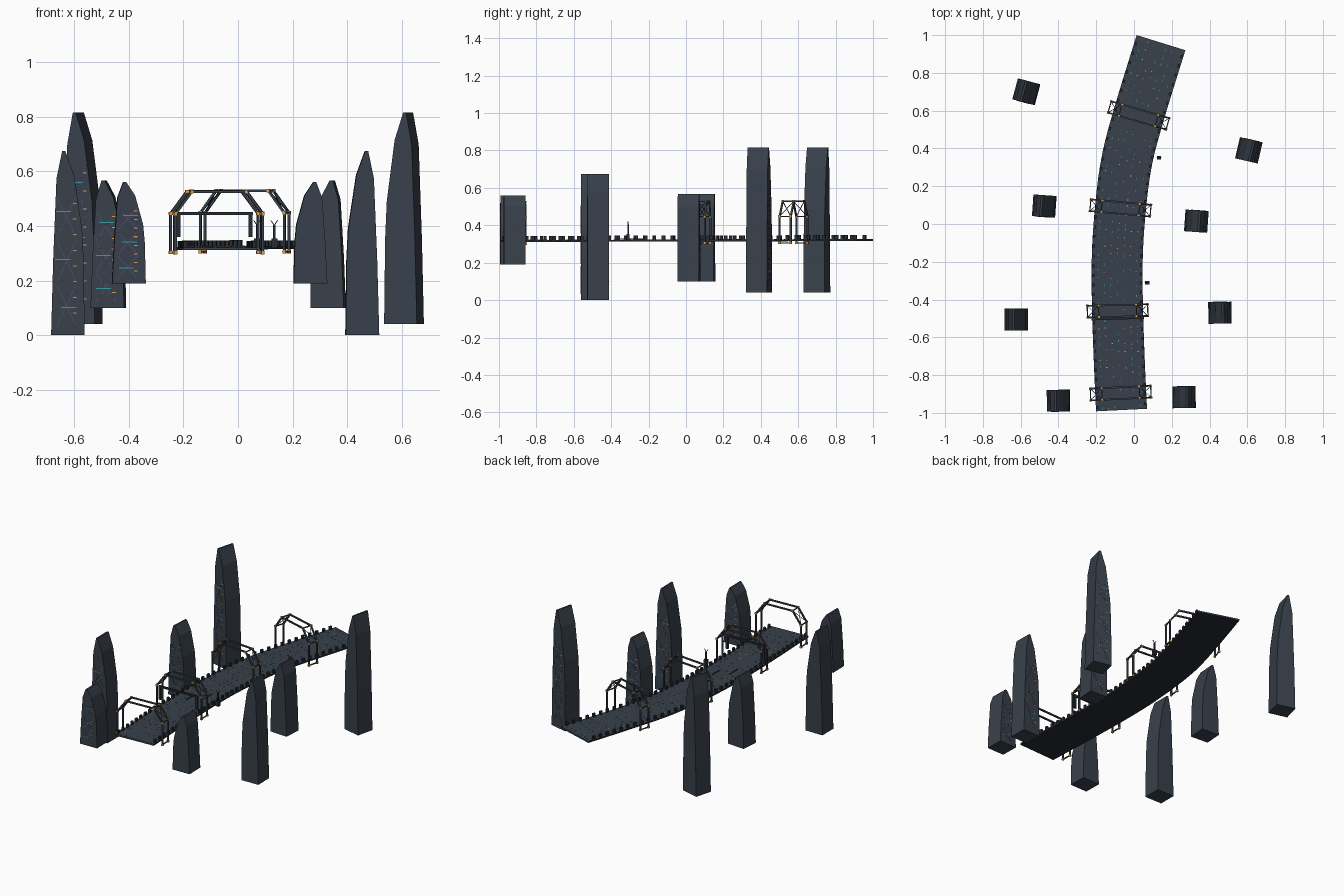
import bpy, bmesh, math, random
from mathutils import Matrix, Vector

if "Cube" in bpy.data.objects:
    bpy.data.objects.remove(bpy.data.objects["Cube"])

random.seed(4)


def material(name, rgb):
    m = bpy.data.materials.new(name)
    m.diffuse_color = (*rgb, 1)
    m.use_nodes = True
    m.node_tree.nodes["Principled BSDF"].inputs["Base Color"].default_value = m.diffuse_color
    return m


SLATE = material("slate", (0.040, 0.052, 0.070))
DARK = material("dark_slate", (0.020, 0.025, 0.034))
TEAL = material("teal", (0.03, 0.35, 0.36))
ORANGE = material("orange", (0.75, 0.33, 0.06))
PURPLE = material("purple", (0.16, 0.08, 0.26))


def finish(name, bm, mat):
    bmesh.ops.recalc_face_normals(bm, faces=bm.faces)
    me = bpy.data.meshes.new(name)
    bm.to_mesh(me)
    bm.free()
    me.materials.append(mat)
    ob = bpy.data.objects.new(name, me)
    bpy.context.collection.objects.link(ob)
    return ob


def box(bm, frame, loc, size):
    m = frame @ Matrix.Translation(loc) @ Matrix.Diagonal((*size, 1))
    bmesh.ops.create_cube(bm, size=1, matrix=m)


def rod(bm, frame, a, b, t):
    a, b = Vector(a), Vector(b)
    d = b - a
    m = Matrix.Translation((a + b) / 2) @ d.to_track_quat('Z', 'Y').to_matrix().to_4x4()
    box(bm, frame @ m, (0, 0, 0), (t, t, d.length))


# Curved centre line: y, x, slope
PATH = [(-0.985, -0.066, -0.05), (-0.5, -0.086, -0.03), (-0.2, -0.089, 0.01),
        (0.08, -0.072, 0.09), (0.35, -0.035, 0.2), (0.58, 0.026, 0.29), (0.96, 0.143, 0.31)]


def path_x(y):
    for (y0, x0, s0), (y1, x1, s1) in zip(PATH, PATH[1:]):
        if y <= y1 or y1 == PATH[-1][0]:
            h = y1 - y0
            t = (y - y0) / h
            return ((2*t**3 - 3*t**2 + 1)*x0 + (t**3 - 2*t**2 + t)*h*s0
                    + (3*t**2 - 2*t**3)*x1 + (t**3 - t**2)*h*s1)


def deck_frame(y):
    """Frame on the deck top: local x across, local y along."""
    slope = (path_x(y + 0.004) - path_x(y - 0.004)) / 0.008
    top = 0.321 + 0.005 * (y + 1) / 2
    return Matrix.Translation((path_x(y), y, top)) @ Matrix.Rotation(-math.atan(slope), 4, 'Z')


Y0, Y1, HALF = -0.985, 0.96, 0.135

# Deck
bm = bmesh.new()
under = []
prev = None
N = 32
for i in range(N + 1):
    f = deck_frame(Y0 + (Y1 - Y0) * i / N)
    ring = [bm.verts.new(f @ Vector(p)) for p in
            ((-HALF, 0, 0), (HALF, 0, 0), (HALF, 0, -0.01), (-HALF, 0, -0.01))]
    if prev:
        for k in range(4):
            face = bm.faces.new((prev[k], prev[(k+1) % 4], ring[(k+1) % 4], ring[k]))
            face.material_index = 0 if k == 0 else 1
    else:
        bm.faces.new(ring)
    prev = ring
bm.faces.new(prev)
finish("road_deck", bm, SLATE).data.materials.append(DARK)

# Blocks along both edges
bm = bmesh.new()
for i in range(39):
    for s in (-1, 1):
        f = deck_frame(Y0 + 0.02 + i * 0.0495 + (0.008 if s > 0 else 0))
        box(bm, f, (s * 0.127, 0, 0.009), (0.012, 0.017, 0.026))
finish("edge_blocks", bm, DARK)

# Small lights and lane seams on the deck
lights = {m: bmesh.new() for m in (TEAL, ORANGE, PURPLE)}
for i in range(46):
    y = Y0 + 0.02 + i * 0.0422
    for r in range(-3, 4):
        pick = random.random()
        if pick < 0.75:
            mat = (TEAL, ORANGE, PURPLE)[int(pick * 4)]
            size = (0.003, 0.012, 0.002) if mat is TEAL else (0.007, 0.004, 0.002)
            box(lights[mat], deck_frame(y + random.uniform(-0.01, 0.01)), (r * 0.034, 0, 0.001), size)
for mat, b in lights.items():
    finish("deck_lights_" + mat.name, b, mat)

bm = bmesh.new()
for x, y, n in ((-0.05, -0.24, 0.07), (-0.13, -0.31, 0.09)):
    box(bm, Matrix(), (x, y, 0.326), (0.004, n, 0.006))
finish("lane_dividers", bm, SLATE)

# Arched gates straddling the deck
ARCH = [(-0.16, -0.02), (-0.16, 0.123), (-0.1, 0.204), (0.1, 0.204), (0.16, 0.123), (0.16, -0.02)]
for n, y in enumerate((-0.895, -0.46, 0.085, 0.575)):
    f = deck_frame(y)
    frame_bm, joint_bm = bmesh.new(), bmesh.new()
    for d in (-0.031, 0.031):
        pts = [(x, d, z) for x, z in ARCH]
        for a, b in zip(pts, pts[1:]):
            rod(frame_bm, f, a, b, 0.009)
        for p in pts:
            box(joint_bm, f, p, (0.012, 0.012, 0.012))
    for x, z in ARCH:
        rod(frame_bm, f, (x, -0.031, z), (x, 0.031, z), 0.006)
    # Cross bracing on the sloping panels
    for s in (-1, 1):
        for d in (-0.031, 0.031):
            rod(frame_bm, f, (s * 0.16, d, 0.123), (s * 0.1, -d, 0.204), 0.003)
    finish("gate_frame_%d" % (n + 1), frame_bm, SLATE)
    finish("gate_joints_%d" % (n + 1), joint_bm, ORANGE)

# Hanging beam on the second gate
bm = bmesh.new()
f = deck_frame(-0.5)
box(bm, f, (0, 0, 0.124), (0.28, 0.012, 0.011))
for s in (-1, 1):
    box(bm, f, (s * 0.132, 0, 0.08), (0.015, 0.012, 0.085))
finish("hanging_beam", bm, DARK)

# Forked masts beside the deck
for n, (x, y) in enumerate(((0.07, -0.31), (0.133, 0.35))):
    bm = bmesh.new()
    f = Matrix.Translation((x, y, 0.322))
    box(bm, f, (0, 0, 0.015), (0.022, 0.018, 0.034))
    rod(bm, f, (0, 0, 0.03), (0, 0, 0.082), 0.008)
    for s in (-1, 1):
        rod(bm, f, (0, 0, 0.08), (s * 0.012, 0, 0.098), 0.003)
    finish("forked_mast_%d" % (n + 1), bm, DARK)

# Towers: tapered profile across x (1 = inner side), extruded in y
PROFILE = [(0, 0), (0.06, 0.4), (0.16, 0.85), (0.33, 1), (0.42, 1),
           (0.68, 0.87), (0.92, 0.58), (0.97, 0.4), (1, 0)]
W, D = 0.123, 0.115
# x, y, base, top, turn
TOWERS = [(-0.40, -0.935, 0.19, 0.56, 1), (-0.623, -0.505, 0, 0.675, 0),
          (-0.475, 0.095, 0.10, 0.567, -4), (-0.57, 0.70, 0.04, 0.815, -15),
          (0.265, -0.917, 0.19, 0.56, 1), (0.455, -0.47, 0, 0.675, 1),
          (0.33, 0.015, 0.10, 0.567, -4), (0.608, 0.39, 0.04, 0.815, -13)]
for n, (x, y, z0, z1, turn) in enumerate(TOWERS):
    h = z1 - z0
    f = (Matrix.Translation((x, y, z0))
         @ Matrix.Rotation(math.radians(turn + (180 if x > 0 else 0)), 4, 'Z'))
    bm = bmesh.new()
    face = bm.faces.new([bm.verts.new(f @ Vector(((u - 0.5) * W, -D / 2, v * h))) for u, v in PROFILE])
    ext = bmesh.ops.extrude_face_region(bm, geom=[face])
    new = [v for v in ext["geom"] if isinstance(v, bmesh.types.BMVert)]
    bmesh.ops.translate(bm, verts=new, vec=f.to_3x3() @ Vector((0, D, 0)))
    if not any(len(e.link_faces) == 2 and face in e.link_faces for e in bm.edges):
        bm.faces.new(face.verts)
    bmesh.ops.holes_fill(bm, edges=bm.edges, sides=0)
    finish("tower_%d" % (n + 1), bm, SLATE)

    # Light strips and thin diagonals on one face
    teal, orange, purple = bmesh.new(), bmesh.new(), bmesh.new()
    front = -D / 2 - 0.0005
    for k in range(3):
        box(teal, f, (random.uniform(-0.02, 0.01), front, h * (0.15 + 0.26 * k)), (0.055, 0.002, 0.004))
    for k in range(8):
        box(orange, f, (0.025, front, h * (0.12 + 0.085 * k)), (0.013, 0.002, 0.004))
    for k in range(3):
        a, b = h * (0.05 + 0.24 * k), h * (0.27 + 0.24 * k)
        rod(purple, f, (-0.04, front, a), (0.03, front, b), 0.0015)
        rod(purple, f, (0.03, front, a), (-0.04, front, b), 0.0015)
    for b, m in ((teal, TEAL), (orange, ORANGE), (purple, PURPLE)):
        finish("tower_%d_strips_%s" % (n + 1, m.name), b, m)
